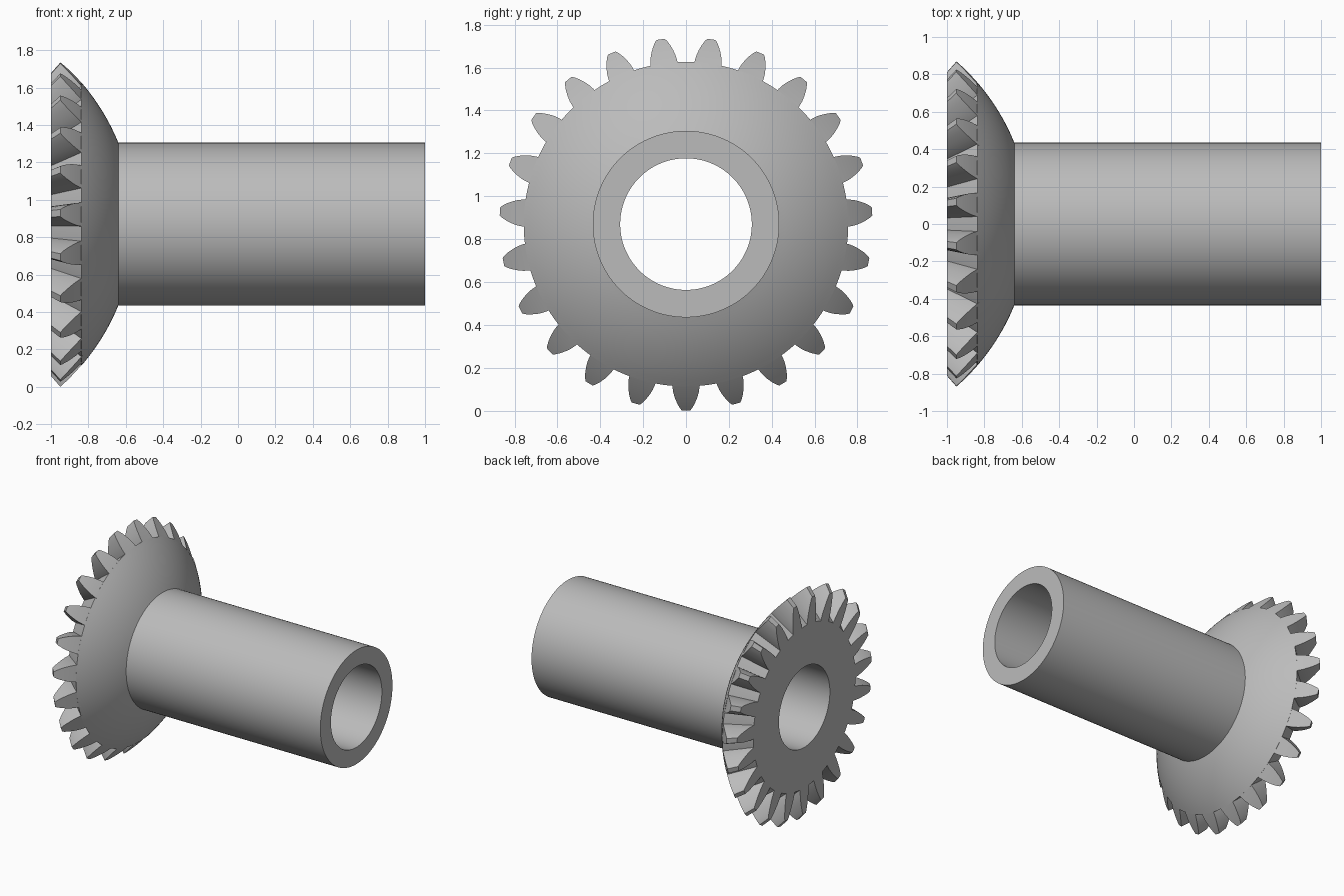
import bpy, bmesh
from math import sin, cos, pi, sqrt, radians
from mathutils import Vector

cube = bpy.data.objects.get("Cube")
if cube:
    bpy.data.objects.remove(cube)

AXIS_Z = 0.87                  # height of the shaft axis
APEX, SPHERE = -1.711, 1.156   # cone apex on the axis, radius of the rounded back
FACE = -1.0                    # flat toothed end
BORE, SHAFT, ROOT = 0.307, 0.435, 0.757
TEETH, SEGMENTS = 23, 184

steel = bpy.data.materials.new("steel grey")
steel.use_nodes = True
grey = (0.5, 0.5, 0.5, 1)
steel.diffuse_color = grey
steel.node_tree.nodes["Principled BSDF"].inputs["Base Color"].default_value = grey


def sphere_x(r):
    return APEX + sqrt(SPHERE ** 2 - r ** 2)


def polar(x, r, a):
    return Vector((x, r * sin(a), AXIS_Z - r * cos(a)))


def to_face(p):
    """Slide a point along its line to the apex until it meets the flat end."""
    apex = Vector((APEX, 0, AXIS_Z))
    return apex + (p - apex) * ((FACE - APEX) / (p.x - APEX))


def finish(bm, name, angle):
    bmesh.ops.recalc_face_normals(bm, faces=bm.faces)
    mesh = bpy.data.meshes.new(name)
    bm.to_mesh(mesh)
    bm.free()
    mesh.materials.append(steel)
    obj = bpy.data.objects.new(name, mesh)
    bpy.context.collection.objects.link(obj)
    bpy.ops.object.select_all(action="DESELECT")
    obj.select_set(True)
    bpy.context.view_layer.objects.active = obj
    bpy.ops.object.shade_smooth_by_angle(angle=radians(angle))
    return obj


# Hub and hollow shaft: one closed profile turned round the axis
arc = [ROOT + (SHAFT - ROOT) * i / 12 for i in range(13)]
face_root = ROOT * (FACE - APEX) / (sphere_x(ROOT) - APEX)
profile = [(FACE, BORE), (FACE, face_root)]
profile += [(sphere_x(r), r) for r in arc]
profile += [(1, SHAFT), (1, BORE)]
bm = bmesh.new()
rings = [[bm.verts.new(polar(x, r, 2 * pi * i / SEGMENTS)) for i in range(SEGMENTS)]
         for x, r in profile]
for a, b in zip(rings, rings[1:] + rings[:1]):
    for i in range(SEGMENTS):
        j = (i + 1) % SEGMENTS
        bm.faces.new((a[i], a[j], b[j], b[i]))
finish(bm, "hub_and_shaft", 20)

# Bevel teeth: curved flanks tapering towards the apex
flank = [(0.745, 0.064), (0.765, 0.063), (0.79, 0.059),
         (0.815, 0.051), (0.84, 0.040), (0.86, 0.028), (0.87, 0.019)]
bm = bmesh.new()
for t in range(TEETH):
    mid = 2 * pi * t / TEETH
    rows = []
    for r, half in flank:
        outer = [polar(sphere_x(r), r, mid + s * half / r) for s in (-1, 1)]
        rows.append([bm.verts.new(p) for p in outer + [to_face(p) for p in outer]])
    for a, b in zip(rows, rows[1:]):
        for i, j in ((0, 1), (1, 3), (3, 2), (2, 0)):
            bm.faces.new((a[i], a[j], b[j], b[i]))
    for row in (rows[0], rows[-1]):
        bm.faces.new((row[0], row[1], row[3], row[2]))
finish(bm, "gear_teeth", 25)
